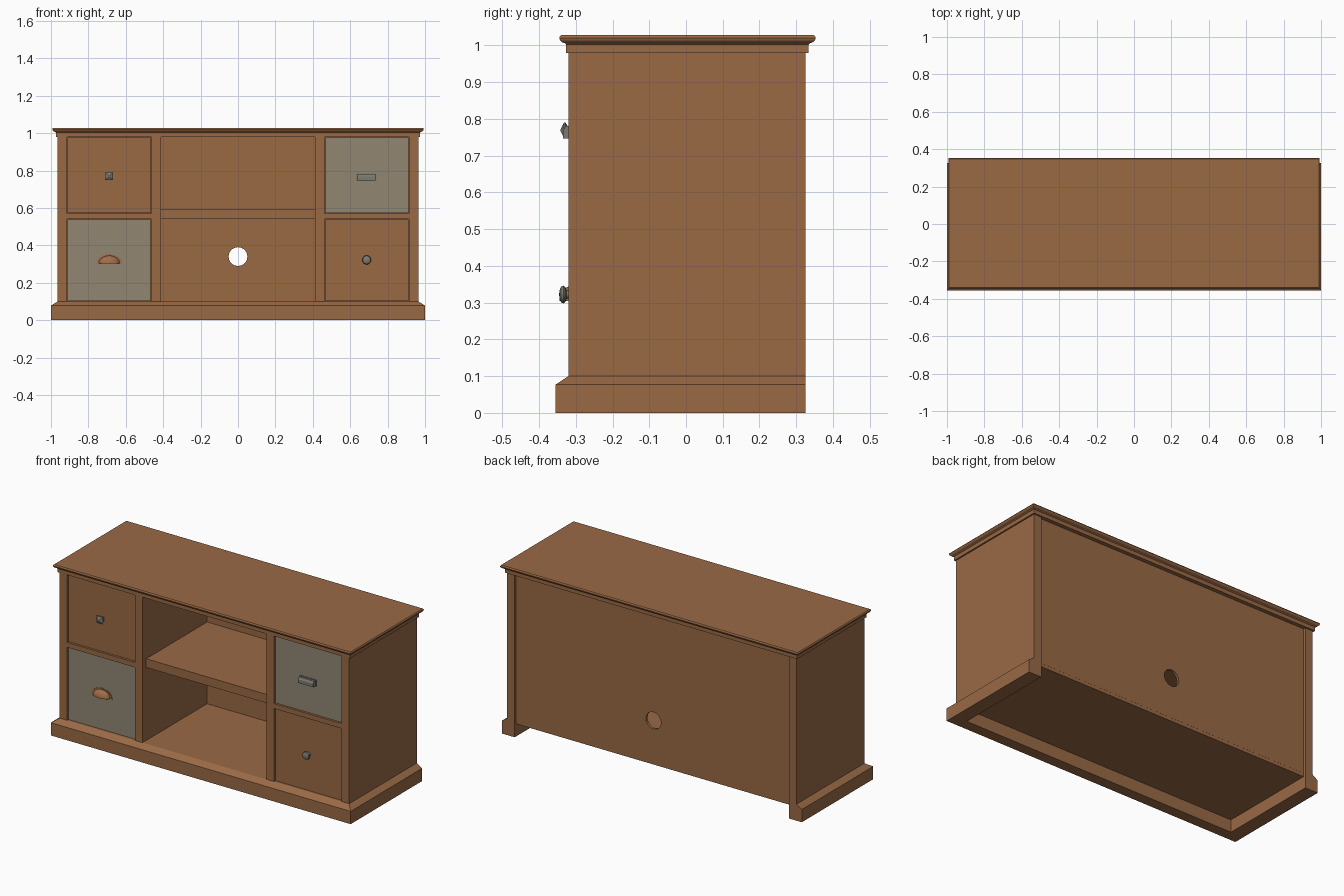
import bpy, bmesh, math
from mathutils import Vector

if "Cube" in bpy.data.objects:
    bpy.data.objects.remove(bpy.data.objects["Cube"])


def material(name, col):
    m = bpy.data.materials.new(name)
    m.diffuse_color = (*col, 1)
    m.use_nodes = True
    m.node_tree.nodes["Principled BSDF"].inputs["Base Color"].default_value = m.diffuse_color
    return m


wood = material("brown wood", (0.32, 0.142, 0.06))
grey = material("weathered grey", (0.285, 0.24, 0.17))
metal = material("dull metal", (0.2, 0.2, 0.165))
copper = material("copper", (0.36, 0.155, 0.065))


def finish(name, bm, mat, smooth=False):
    bmesh.ops.recalc_face_normals(bm, faces=bm.faces)
    me = bpy.data.meshes.new(name)
    bm.to_mesh(me)
    bm.free()
    me.materials.append(mat)
    ob = bpy.data.objects.new(name, me)
    bpy.context.collection.objects.link(ob)
    if smooth:
        bpy.ops.object.select_all(action='DESELECT')
        ob.select_set(True)
        bpy.context.view_layer.objects.active = ob
        bpy.ops.object.shade_smooth_by_angle(angle=math.radians(35))
    return ob


def box(name, x0, x1, y0, y1, z0, z1, mat=wood):
    bm = bmesh.new()
    bmesh.ops.create_cube(bm, size=1)
    for v in bm.verts:
        v.co = Vector(((x0 + x1) / 2 + v.co.x * (x1 - x0),
                       (y0 + y1) / 2 + v.co.y * (y1 - y0),
                       (z0 + z1) / 2 + v.co.z * (z1 - z0)))
    return finish(name, bm, mat)


def loft(name, rings, mat, smooth=False):
    """Skin a list of closed rings and cap both ends."""
    bm = bmesh.new()
    vs = [[bm.verts.new(p) for p in r] for r in rings]
    n = len(vs[0])
    for a, b in zip(vs, vs[1:]):
        for i in range(n):
            j = (i + 1) % n
            bm.faces.new((a[i], a[j], b[j], b[i]))
    bm.faces.new(vs[0])
    bm.faces.new(vs[-1])
    return finish(name, bm, mat, smooth)


def turned(name, x, z, profile, sides, mat, turn=0.0, smooth=False):
    """Knob along -y from (radius, y) pairs."""
    rings = [[(x + r * math.cos(turn + 2 * math.pi * i / sides), y,
               z + r * math.sin(turn + 2 * math.pi * i / sides))
              for i in range(sides)] for r, y in profile]
    return loft(name, rings, mat, smooth)


# Carcass
F, B = -0.32, 0.325
for s, side in ((-1, "left"), (1, "right")):
    a, b = sorted((s * 0.915, s * 0.965))
    box(side + "_side_panel", a, b, F, B, 0, 0.985)
    a, b = sorted((s * 0.413, s * 0.463))
    box(side + "_divider", a, b, F, 0.296, 0.095, 0.985)
    a, b = sorted((s * 0.463, s * 0.915))
    box(side + "_drawer_rail", a, b, F, 0.296, 0.54, 0.57)
box("bottom_board", -0.915, 0.915, -0.31, 0.31, 0.075, 0.0995)
box("middle_shelf", -0.413, 0.413, -0.285, 0.296, 0.54, 0.592)

# Back panel with cable hole, filled from a flat curve
cu = bpy.data.curves.new("back_panel", 'CURVE')
cu.dimensions = '2D'
cu.fill_mode = 'BOTH'
cu.extrude = 0.0075
outer = [(-0.915, 0.095), (0.915, 0.095), (0.915, 0.985), (-0.915, 0.985)]
hole = [(0.05 * math.cos(math.tau * i / 32), 0.34 + 0.05 * math.sin(math.tau * i / 32))
        for i in range(32)]
for pts in (outer, hole):
    sp = cu.splines.new('POLY')
    sp.points.add(len(pts) - 1)
    for p, (x, z) in zip(sp.points, pts):
        p.co = (x, z, 0, 1)
    sp.use_cyclic_u = True
tmp = bpy.data.objects.new("panel_curve", cu)
bpy.context.collection.objects.link(tmp)
bpy.context.view_layer.update()
me = bpy.data.meshes.new_from_object(tmp.evaluated_get(bpy.context.evaluated_depsgraph_get()))
bpy.data.objects.remove(tmp)
bm = bmesh.new()
bm.from_mesh(me)
for v in bm.verts:
    v.co = Vector((v.co.x, 0.303 - v.co.z, v.co.y))
bmesh.ops.remove_doubles(bm, verts=bm.verts, dist=1e-5)
finish("back_panel", bm, wood)

# Plinth moulding around front and sides (offset from body, height)
prof = [(-0.03, 0), (0.035, 0), (0.035, 0.077), (0, 0.1), (-0.03, 0.1)]
loft("plinth", [[(sx * (0.965 + o), B if back else F - o, z) for o, z in prof]
                for sx, back in ((-1, 1), (-1, 0), (1, 0), (1, 1))], wood)

# Top board with moulded edge
edge = [(0, 0.98), (0, 1.003), (0.004, 1.006), (0.012, 1.009), (0.017, 1.014),
        (0.019, 1.02), (0.017, 1.0255), (0.014, 1.028)]
loft("top_board", [[(sx * (0.974 + o), 0.004 + sy * (0.33 + o), z)
                    for sx, sy in ((-1, -1), (1, -1), (1, 1), (-1, 1))]
                   for o, z in edge], wood)

# Drawer fronts, slightly recessed with a thin gap
D = -0.312
for name, x0, z0, z1, mat in (("top_left_drawer", -0.911, 0.573, 0.976, wood),
                              ("bottom_left_drawer", -0.911, 0.103, 0.537, grey),
                              ("top_right_drawer", 0.467, 0.573, 0.976, grey),
                              ("bottom_right_drawer", 0.467, 0.103, 0.537, wood)):
    box(name, x0, x0 + 0.444, D, 0.25, z0, z1, mat)

# Square knob with pyramid face
q = math.sqrt(2)
turned("square_knob", -0.69, 0.769,
       [(0.014 * q, D), (0.011 * q, -0.322), (0.021 * q, -0.328),
        (0.021 * q, -0.332), (0.003 * q, -0.341)], 4, metal, math.pi / 4)

# Round knob
turned("round_knob", 0.688, 0.322,
       [(0.015, D), (0.011, -0.32), (0.012, -0.325), (0.021, -0.329), (0.024, -0.334),
        (0.021, -0.34), (0.012, -0.344), (0.003, -0.345)], 24, metal, smooth=True)

# Rectangular bin pull: back plate and sloped hood
box("bin_pull_plate", 0.631, 0.741, D - 0.003, D + 0.002, 0.743, 0.784, metal)
hood = [(D, 0.747), (-0.335, 0.747), (-0.335, 0.768), (-0.328, 0.78), (D, 0.78)]
loft("bin_pull_hood", [[(x, y, z) for y, z in hood] for x in (0.636, 0.736)], metal)

# Cup pull: scalloped back flange and quarter dome
cx, cz = -0.688, 0.304
n = 36
flange = [(0.0, 0.0)] + [((0.066 + 0.004 * (i % 4 < 2)) * math.cos(math.pi * i / n),
                          (0.046 + 0.004 * (i % 4 < 2)) * math.sin(math.pi * i / n))
                         for i in range(n + 1)]
loft("cup_pull_flange", [[(cx + x, y, cz + z) for x, z in flange]
                         for y in (D, D - 0.004)], copper)
bm = bmesh.new()
bmesh.ops.create_uvsphere(bm, u_segments=32, v_segments=16, radius=1)
bmesh.ops.bisect_plane(bm, geom=bm.verts[:] + bm.edges[:] + bm.faces[:], dist=1e-5,
                       plane_co=(0, 0, 0), plane_no=(0, 0, -1), clear_outer=True)
bmesh.ops.bisect_plane(bm, geom=bm.verts[:] + bm.edges[:] + bm.faces[:], dist=1e-5,
                       plane_co=(0, 0, 0), plane_no=(0, 1, 0), clear_outer=True)
bmesh.ops.holes_fill(bm, edges=[e for e in bm.edges if e.is_boundary], sides=0)
for v in bm.verts:
    v.co = Vector((cx + v.co.x * 0.056, D + v.co.y * 0.032, cz + v.co.z * 0.041))
finish("cup_pull_dome", bm, copper, True)
